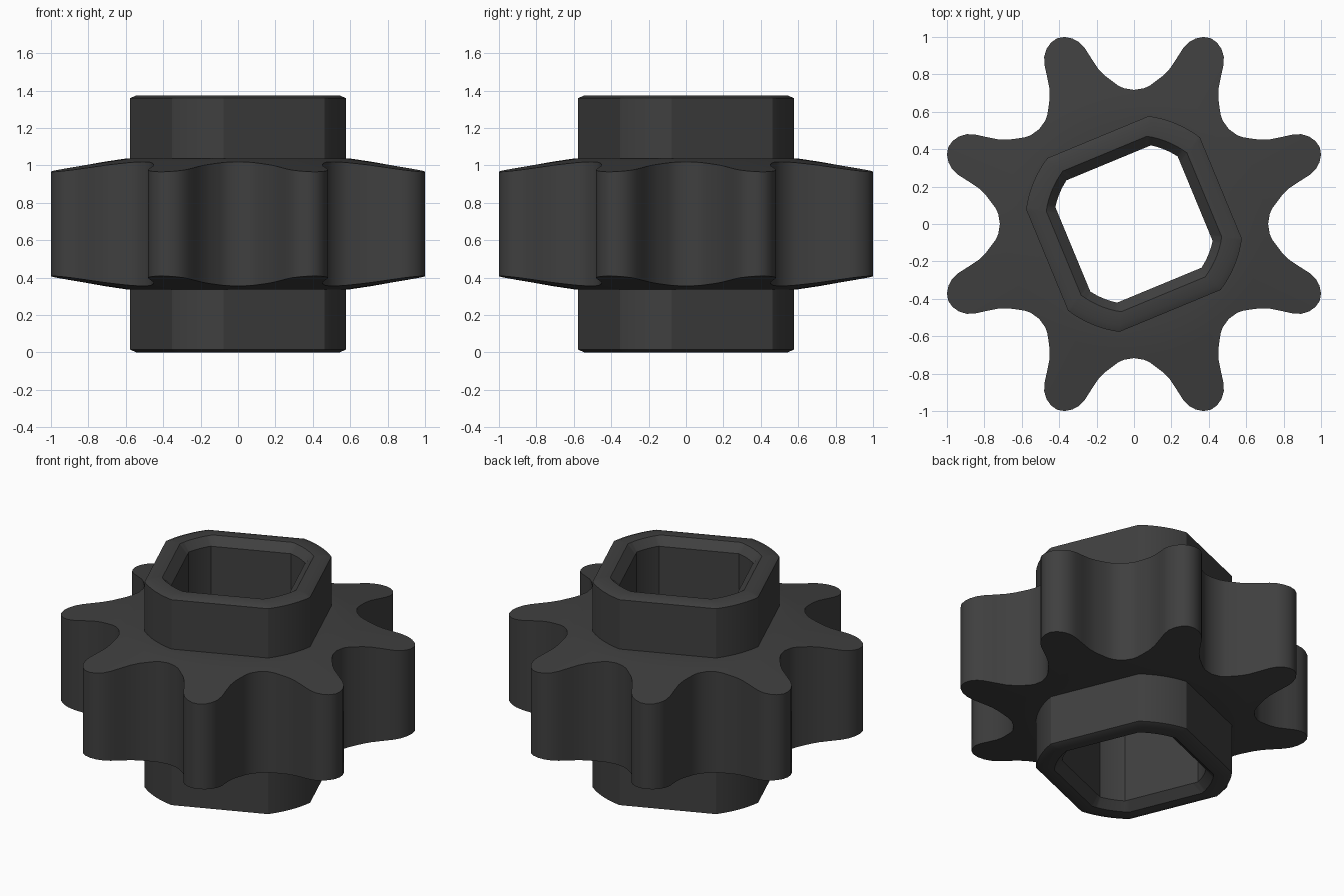
import bpy, bmesh
from math import cos, sin, radians, degrees, atan2, hypot, acos

if "Cube" in bpy.data.objects:
    bpy.data.objects.remove(bpy.data.objects["Cube"])

MID = 0.6875          # mirror plane of the part
TURN = 22.5           # rotation of the square hub, degrees

# Half a tooth flank, from the middle of a valley to the tip
FLANK = [(0.717, 0), (0.726, 0.055), (0.741, 0.086), (0.763, 0.116), (0.795, 0.158),
         (0.832, 0.193), (0.885, 0.228), (0.94, 0.263), (0.972, 0.293),
         (0.992, 0.33), (1.0, 0.372), (0.993, 0.411)]
POLAR = [(degrees(atan2(y, x)), hypot(x, y)) for x, y in FLANK]
POLAR[-1] = (22.5, POLAR[-1][1])


def tooth_radius(deg):
    a = deg % 45
    a = min(a, 45 - a)
    for (a0, r0), (a1, r1) in zip(POLAR, POLAR[1:]):
        if a <= a1 + 1e-6:
            return r0 + (r1 - r0) * (a - a0) / (a1 - a0)
    return POLAR[-1][1]


# Square cut by a circle: half width w, circle radius r
def square_radius(deg, w, r):
    a = (deg - TURN + 45) % 90 - 45
    return min(r, w / cos(radians(a)))


def square(w, r, z):
    return lambda d: (square_radius(d, w, r), z)


HUB, HUB_TOP = (0.503, 0.582), (0.47, 0.548)
MOUTH, BORE = (0.407, 0.474), (0.354, 0.43)


# Coned side face of the gear
def cone_z(r):
    return 1.037 - 0.15 * max(0, r - 0.6)


def disc(r):
    return lambda d: (r, cone_z(r))


def teeth(d):
    r = tooth_radius(d)
    return r, cone_z(r)


# Shared sampling angles: every flank point and every hub and bore corner
angles = set()
for k in range(8):
    for a, _ in POLAR:
        angles |= {round((45 * k + a) % 360, 3), round((45 * k - a) % 360, 3)}
for k in range(4):
    for w, r in (HUB, MOUTH, BORE):
        a = degrees(acos(w / r))
        angles |= {round((90 * k + TURN + s * a) % 360, 3) for s in (-1, 1)}
angles = sorted(angles)

# Upper half from bore to teeth, then mirrored for the lower half
upper = [square(*BORE, 1.325), square(*MOUTH, 1.375), square(*HUB_TOP, 1.375),
         square(*HUB, 1.36), square(*HUB, 1.037), disc(0.6), disc(0.7), teeth]


def ring(bm, profile, flip):
    verts = []
    for d in angles:
        r, z = profile(d)
        z = 2 * MID - z if flip else z
        verts.append(bm.verts.new((r * cos(radians(d)), r * sin(radians(d)), z)))
    return verts


bm = bmesh.new()
rings = [ring(bm, p, False) for p in upper] + [ring(bm, p, True) for p in reversed(upper)]
n = len(angles)
for i, lo in enumerate(rings):
    hi = rings[(i + 1) % len(rings)]
    for j in range(n):
        k = (j + 1) % n
        bm.faces.new((lo[j], lo[k], hi[k], hi[j]))
bmesh.ops.recalc_face_normals(bm, faces=bm.faces)
mesh = bpy.data.meshes.new("sprocket")
bm.to_mesh(mesh)
bm.free()

sprocket = bpy.data.objects.new("sprocket", mesh)
bpy.context.collection.objects.link(sprocket)

# Dark plastic
mat = bpy.data.materials.new("dark_plastic")
mat.diffuse_color = (0.05, 0.05, 0.05, 1)
mat.use_nodes = True
mat.node_tree.nodes["Principled BSDF"].inputs["Base Color"].default_value = mat.diffuse_color
mesh.materials.append(mat)

bpy.context.view_layer.objects.active = sprocket
sprocket.select_set(True)
bpy.ops.object.shade_smooth_by_angle(angle=radians(27))
